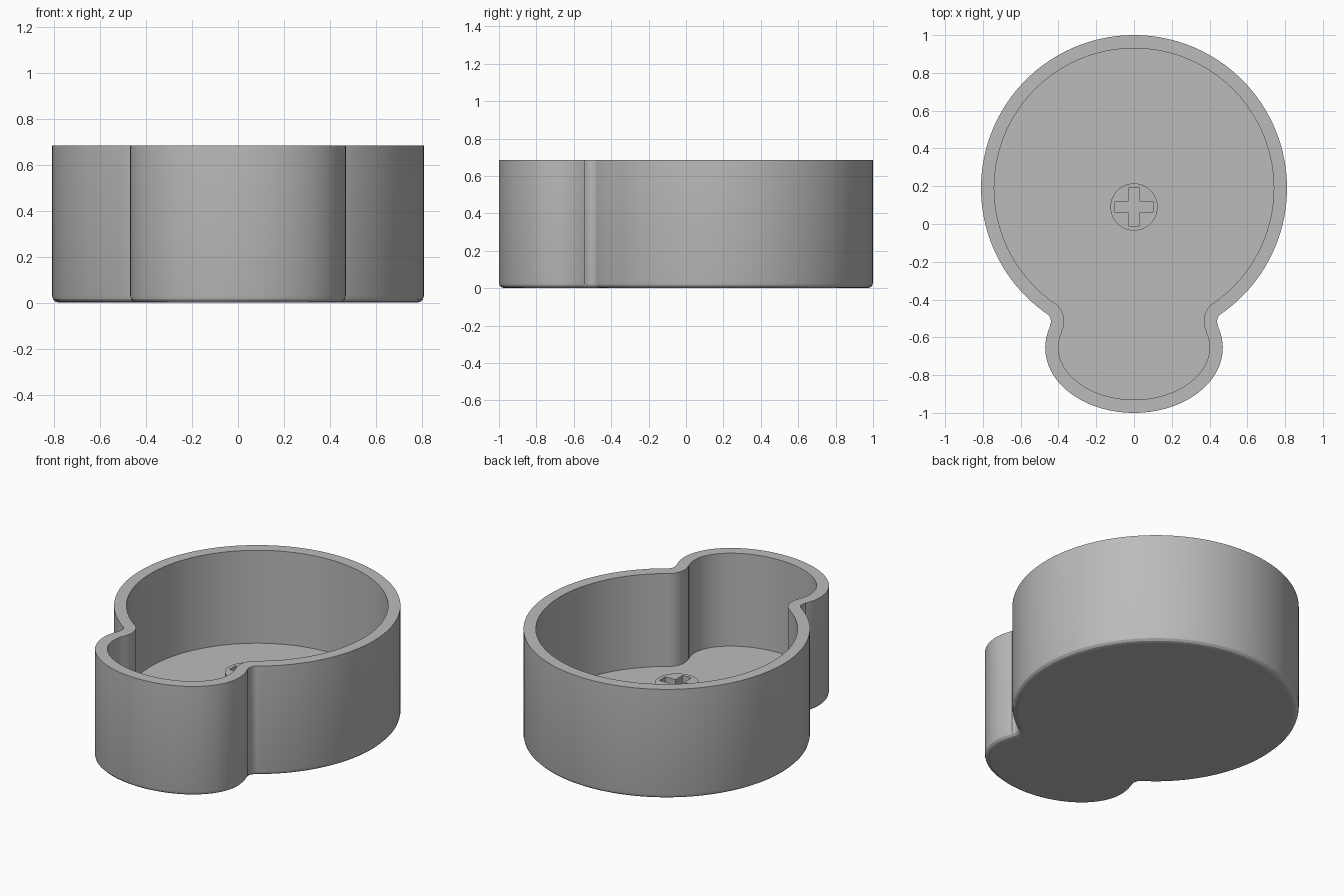
import bpy, bmesh
from math import sin, cos, radians, atan2, degrees
from mathutils import Vector

cube = bpy.data.objects.get("Cube")
if cube:
    bpy.data.objects.remove(cube, do_unlink=True)

HEIGHT, FLOOR, WALL, BEVEL = 0.685, 0.105, 0.07, 0.03

grey = bpy.data.materials.new("plain grey")
grey.use_nodes = True
grey.diffuse_color = (0.5, 0.5, 0.5, 1)
grey.node_tree.nodes["Principled BSDF"].inputs["Base Color"].default_value = (0.5, 0.5, 0.5, 1)


def arc(centre, rx, ry, start, end, steps, side=1):
    """Points and outward normals along an elliptical arc (degrees)."""
    out = []
    for i in range(steps + 1):
        a = radians(start + (end - start) * i / steps)
        p = Vector((centre[0] + rx * cos(a), centre[1] + ry * sin(a)))
        out.append((p, side * Vector((cos(a) / rx, sin(a) / ry)).normalized()))
    return out


def finish(ob):
    ob.data.materials.clear()
    ob.data.materials.append(grey)
    bpy.ops.object.select_all(action='DESELECT')
    ob.select_set(True)
    bpy.context.view_layer.objects.active = ob
    bpy.ops.object.shade_smooth_by_angle(angle=radians(15))


# Right half of the outline: round body, concave neck, oval lobe
body, neck, lobe = (0, 0.19), (0.49, -0.515), (0, -0.655)
join = degrees(atan2(neck[1] - body[1], neck[0] - body[0]))
half = arc(body, 0.81, 0.81, 90, join, 60)
half += arc(neck, 0.05, 0.05, 180 + join, 207, 10, -1)[1:]
half += arc(lobe, 0.47, 0.345, 19, -90, 36)
mirrored = [(Vector((-p.x, p.y)), Vector((-n.x, n.y))) for p, n in half[-2:0:-1]]
outline = half + mirrored

# Tray: the outline is offset inward by each (inset, height) step
steps = [(BEVEL * (1 - sin(radians(a))), BEVEL * (1 - cos(radians(a))))
         for a in (0, 30, 60, 90)]
steps += [(0, HEIGHT), (WALL, HEIGHT), (WALL, FLOOR)]
bm = bmesh.new()
rings = [[bm.verts.new((*(p - n * d), z)) for p, n in outline] for d, z in steps]
for low, high in zip(rings, rings[1:]):
    for i in range(len(low)):
        bm.faces.new((low[i - 1], low[i], high[i], high[i - 1]))
bm.faces.new(rings[0])
bm.faces.new(rings[-1])
bmesh.ops.recalc_face_normals(bm, faces=bm.faces)
mesh = bpy.data.meshes.new("tray")
bm.to_mesh(mesh)
bm.free()
tray = bpy.data.objects.new("tray", mesh)
bpy.context.collection.objects.link(tray)
finish(tray)

# Round post with a cross-shaped socket, standing on the floor
TOP, SUNK = 0.31, 0.1
LONG, THIN = 0.1, 0.03
corner = [(LONG, -THIN), (LONG, THIN), (THIN, THIN)]
cross = []
for turn in range(4):
    for x, y in corner:
        for _ in range(turn):
            x, y = -y, x
        cross.append((x, y))
circle = [p for p, n in arc((0, 0), 0.125, 0.125, 0, 360, 64)][:-1]

curve = bpy.data.curves.new("socket_post", 'CURVE')
curve.dimensions = '2D'
curve.fill_mode = 'BOTH'
curve.extrude = (TOP - SUNK) / 2
for points in (circle, cross):
    spline = curve.splines.new('POLY')
    spline.points.add(len(points) - 1)
    for target, p in zip(spline.points, points):
        target.co = (p[0], p[1], 0, 1)
    spline.use_cyclic_u = True
post = bpy.data.objects.new("socket_post", curve)
post.location = (0, 0.09, (TOP + SUNK) / 2)
bpy.context.collection.objects.link(post)
bpy.ops.object.select_all(action='DESELECT')
post.select_set(True)
bpy.context.view_layer.objects.active = post
bpy.ops.object.convert(target='MESH')

# Weld the post and face it outward
bm = bmesh.new()
bm.from_mesh(post.data)
bmesh.ops.remove_doubles(bm, verts=bm.verts, dist=0.0001)
bmesh.ops.recalc_face_normals(bm, faces=bm.faces)
bm.to_mesh(post.data)
bm.free()
finish(post)
